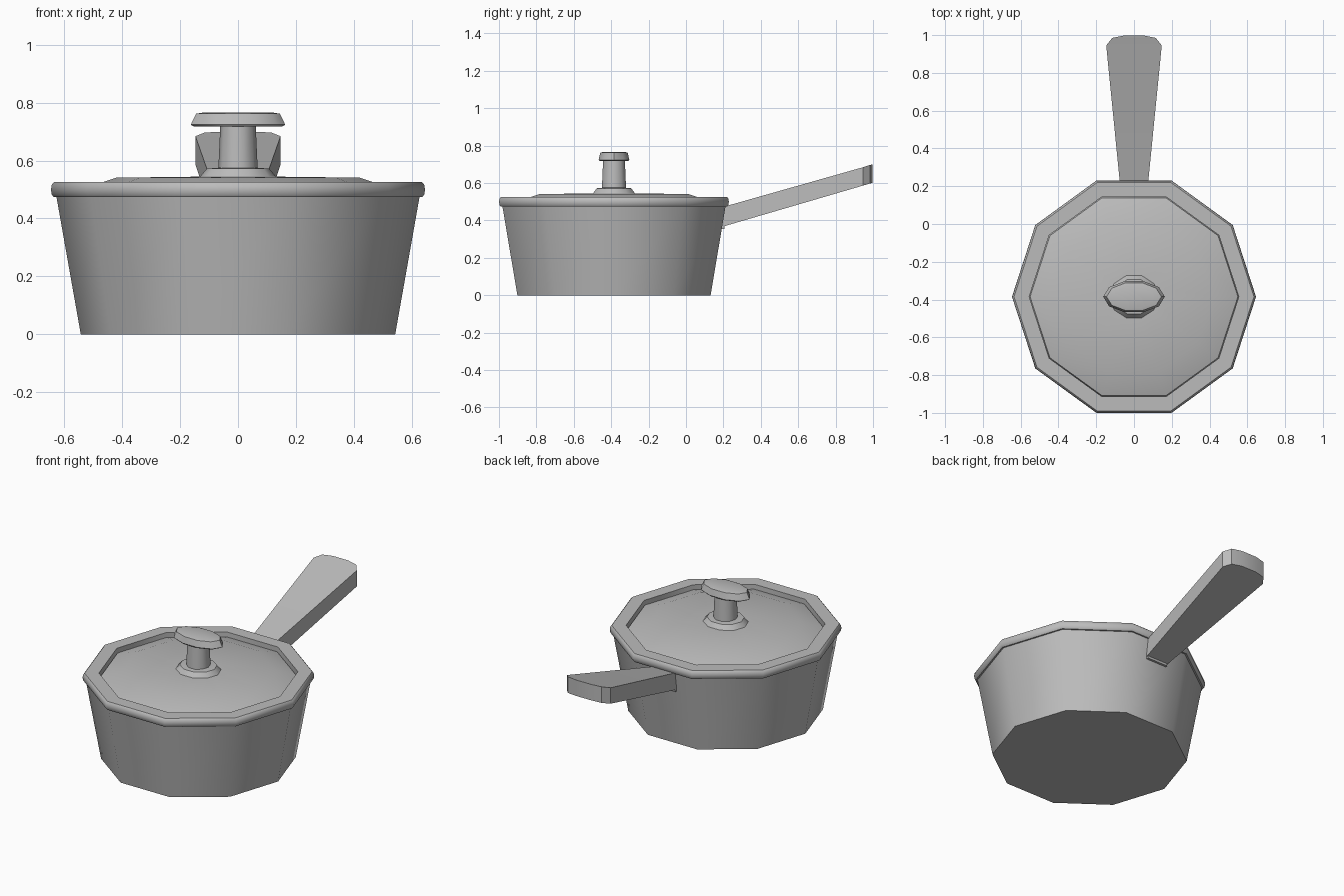
import bpy, bmesh, math

if "Cube" in bpy.data.objects:
    bpy.data.objects.remove(bpy.data.objects["Cube"])

SIDES = 10
CENTRE_Y = -0.385

metal = bpy.data.materials.new("grey metal")
metal.diffuse_color = (0.5, 0.5, 0.5, 1)
metal.use_nodes = True
metal.node_tree.nodes["Principled BSDF"].inputs["Base Color"].default_value = metal.diffuse_color


def finish(name, bm, angle=40):
    bmesh.ops.recalc_face_normals(bm, faces=bm.faces)
    mesh = bpy.data.meshes.new(name)
    bm.to_mesh(mesh)
    bm.free()
    mesh.materials.append(metal)
    obj = bpy.data.objects.new(name, mesh)
    bpy.context.collection.objects.link(obj)
    bpy.ops.object.select_all(action='DESELECT')
    obj.select_set(True)
    bpy.context.view_layer.objects.active = obj
    bpy.ops.object.shade_smooth_by_angle(angle=math.radians(angle))
    return obj


def turned(name, profile, sides=SIDES, closed=False, squash=1.0):
    """Spin a (radius, height) profile; open profiles get end caps."""
    bm = bmesh.new()
    rings = []
    for r, z in profile:
        ring = []
        for i in range(sides):
            a = 2 * math.pi * i / sides
            ring.append(bm.verts.new((r * math.cos(a), CENTRE_Y + squash * r * math.sin(a), z)))
        rings.append(ring)
    pairs = list(zip(rings, rings[1:]))
    if closed:
        pairs.append((rings[-1], rings[0]))
    else:
        bm.faces.new(rings[0])
        bm.faces.new(rings[-1])
    for low, high in pairs:
        for i in range(sides):
            j = (i + 1) % sides
            bm.faces.new((low[i], low[j], high[j], high[i]))
    return finish(name, bm)


# Tapered pot body
turned("pot_body", [(0.543, 0), (0.628, 0.48)])

# Rounded rim with a recess for the lid
turned("rim", [(0.60, 0.474), (0.636, 0.474), (0.643, 0.482), (0.646, 0.50),
               (0.643, 0.517), (0.635, 0.526), (0.555, 0.526), (0.555, 0.474)], closed=True)

# Shallow raised lid
turned("lid", [(0.556, 0.478), (0.55, 0.498), (0.42, 0.541), (0.10, 0.545)])

# Knob: flared foot, stem and oval grip
turned("knob_foot", [(0.135, 0.54), (0.108, 0.572), (0.06, 0.576)], squash=0.9)
turned("knob_stem", [(0.068, 0.57), (0.061, 0.725)])
turned("knob_grip", [(0.152, 0.717), (0.163, 0.724), (0.145, 0.762), (0.12, 0.766)], squash=0.53)

# Handle: sections of (y, half width, bottom z, top z), flaring to a bevelled end
bm = bmesh.new()
sections = [(0.19, 0.072, 0.365, 0.47), (0.945, 0.147, 0.586, 0.684),
            (0.985, 0.115, 0.598, 0.697), (0.998, 0.05, 0.602, 0.70)]
loops = [[bm.verts.new(p) for p in ((-w, y, b), (w, y, b), (w, y, t), (-w, y, t))]
         for y, w, b, t in sections]
bm.faces.new(loops[0])
bm.faces.new(loops[-1])
for a, b in zip(loops, loops[1:]):
    for i in range(4):
        j = (i + 1) % 4
        bm.faces.new((a[i], a[j], b[j], b[i]))
finish("handle", bm, 30)

# Small bracket joining the handle to the body
bm = bmesh.new()
bmesh.ops.create_cube(bm, size=1)
for v in bm.verts:
    v.co = (v.co.x * 0.14, 0.18 + v.co.y * 0.05, 0.415 + v.co.z * 0.12)
finish("handle_bracket", bm, 30)
